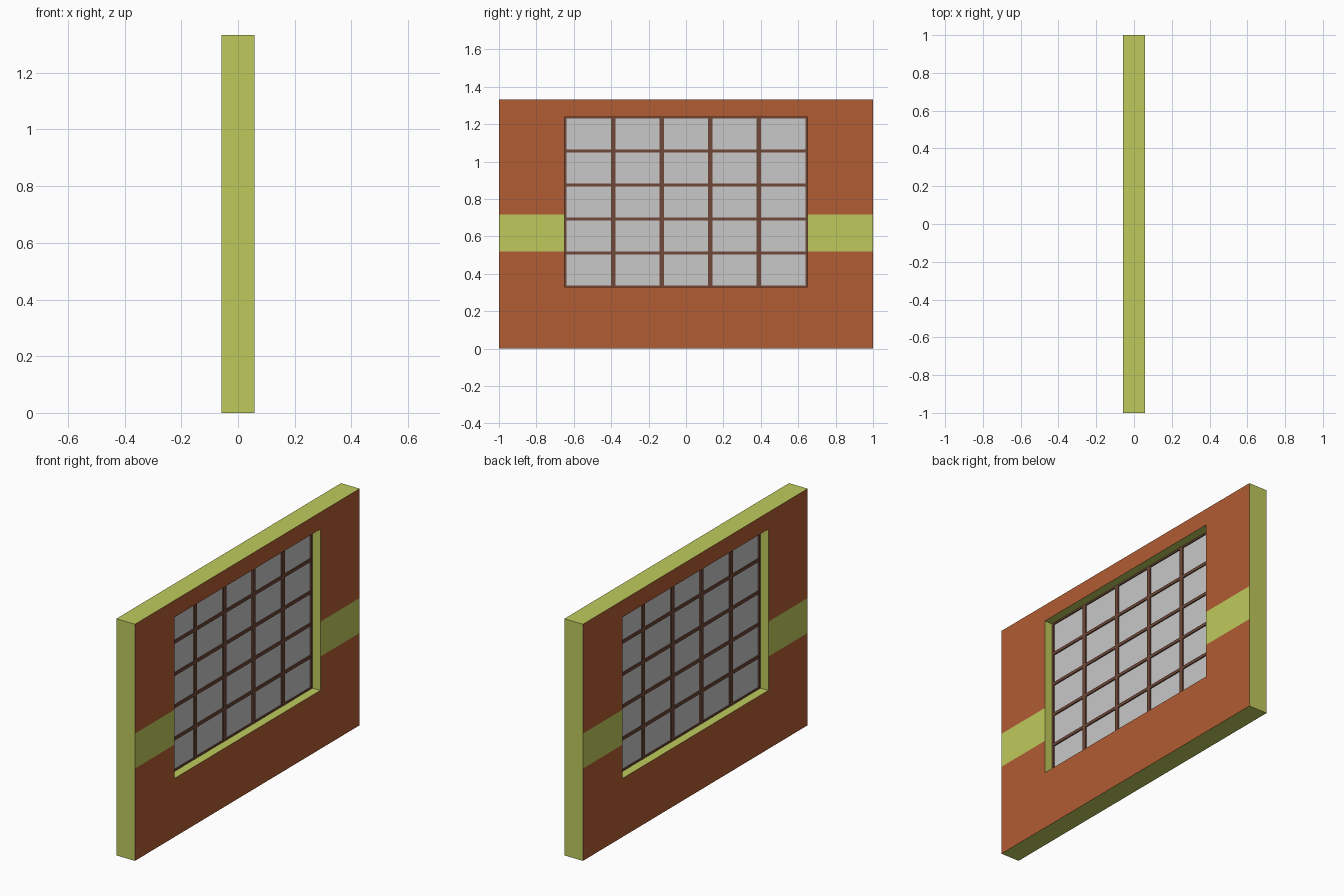
import bpy
import bmesh

if "Cube" in bpy.data.objects:
    bpy.data.objects.remove(bpy.data.objects["Cube"], do_unlink=True)


def material(name, rgb):
    mat = bpy.data.materials.new(name)
    mat.use_nodes = True
    colour = (*rgb, 1)
    mat.diffuse_color = colour
    mat.node_tree.nodes["Principled BSDF"].inputs["Base Color"].default_value = colour
    return mat


BRICK = material("brick_orange", (0.44, 0.11, 0.033))
LIME = material("lime_trim", (0.52, 0.59, 0.107))
BROWN = material("bar_brown", (0.162, 0.065, 0.04))
GLASS = material("pane_grey", (0.58, 0.58, 0.58))

HALF, HEIGHT = 0.058, 1.333          # wall half thickness and height
SIDE, SILL, LINTEL = 0.65, 0.33, 1.238   # window opening
BAND_LOW, BAND_HIGH = 0.52, 0.717    # painted band
CELLS = 5


def finish(name, bm, mats):
    mesh = bpy.data.meshes.new(name)
    bmesh.ops.recalc_face_normals(bm, faces=bm.faces)
    for mat in mats:
        mesh.materials.append(mat)
    bm.to_mesh(mesh)
    bm.free()
    obj = bpy.data.objects.new(name, mesh)
    bpy.context.collection.objects.link(obj)
    return obj


def box(name, size, centre, mat):
    bm = bmesh.new()
    bmesh.ops.create_cube(bm, size=1)
    bmesh.ops.scale(bm, vec=size, verts=bm.verts)
    obj = finish(name, bm, [mat])
    obj.location = centre
    return obj


# Wall sheet with the opening left out, extruded to its thickness
bm = bmesh.new()
ys = (-1, -SIDE, SIDE, 1)
zs = (0, SILL, BAND_LOW, BAND_HIGH, LINTEL, HEIGHT)
for j in range(len(ys) - 1):
    for k in range(len(zs) - 1):
        if j == 1 and SILL <= zs[k] < LINTEL:
            continue
        corners = [(j, k), (j + 1, k), (j + 1, k + 1), (j, k + 1)]
        bm.faces.new([bm.verts.new((-HALF, ys[a], zs[b])) for a, b in corners])
bmesh.ops.remove_doubles(bm, verts=bm.verts, dist=0.001)
sheet = bmesh.ops.extrude_face_region(bm, geom=bm.faces[:], use_keep_orig=True)
moved = [v for v in sheet["geom"] if isinstance(v, bmesh.types.BMVert)]
bmesh.ops.translate(bm, verts=moved, vec=(2 * HALF, 0, 0))
bmesh.ops.recalc_face_normals(bm, faces=bm.faces)

# Edges, reveals and the painted band are lime, the broad faces brick
for f in bm.faces:
    z = f.calc_center_median().z
    edge = abs(f.normal.x) < 0.5
    f.material_index = int(edge or BAND_LOW < z < BAND_HIGH)
finish("wall", bm, [BRICK, LIME])

# Window pane set at mid thickness
mid = (SILL + LINTEL) / 2
box("window_pane", (0.006, 2 * SIDE, LINTEL - SILL), (0, 0, mid), GLASS)

# Glazing bars; the outer ones are half width against the reveals
UPRIGHT, RAIL, DEPTH = 0.024, 0.017, 0.02
for i in range(CELLS + 1):
    inward = 1 if i == 0 else -1 if i == CELLS else 0
    share = 0.5 if inward else 1
    y = -SIDE + 2 * SIDE * i / CELLS + inward * UPRIGHT / 4
    z = SILL + (LINTEL - SILL) * i / CELLS + inward * RAIL / 4
    box(f"upright_bar_{i + 1}", (DEPTH, UPRIGHT * share, LINTEL - SILL), (0, y, mid), BROWN)
    box(f"cross_bar_{i + 1}", (DEPTH - 0.001, 2 * SIDE, RAIL * share), (0, 0, z), BROWN)
